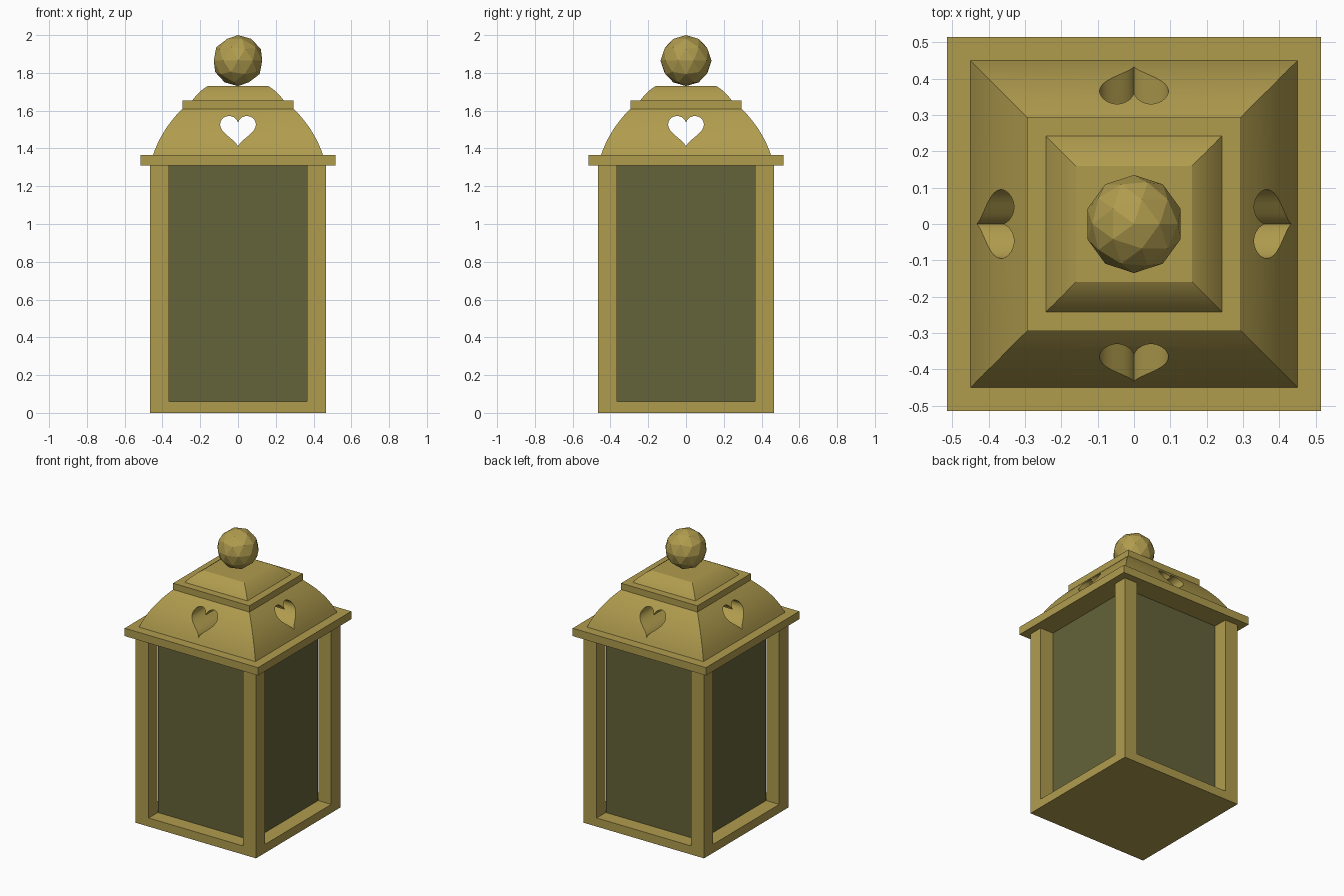
import bpy
import bmesh
from math import sin, cos, tau, radians
from mathutils import Matrix, Vector

cube = bpy.data.objects.get("Cube")
if cube:
    bpy.data.objects.remove(cube, do_unlink=True)


def make_material(name, rgb):
    color = (*rgb, 1.0)
    mat = bpy.data.materials.new(name)
    mat.use_nodes = True
    mat.diffuse_color = color
    mat.node_tree.nodes["Principled BSDF"].inputs["Base Color"].default_value = color
    return mat


BRASS = make_material("aged brass", (0.434, 0.332, 0.076))
GLASS = make_material("dark olive glass", (0.130, 0.125, 0.041))


def finish(name, bm, mat):
    bmesh.ops.recalc_face_normals(bm, faces=bm.faces)
    mesh = bpy.data.meshes.new(name)
    bm.to_mesh(mesh)
    bm.free()
    mesh.materials.append(mat)
    obj = bpy.data.objects.new(name, mesh)
    bpy.context.collection.objects.link(obj)
    return obj


def box(name, half, z0, z1, mat, x=0, y=0):
    bm = bmesh.new()
    bmesh.ops.create_cube(bm, size=1)
    bmesh.ops.scale(bm, vec=(2 * half, 2 * half, z1 - z0), verts=bm.verts)
    bmesh.ops.translate(bm, vec=(x, y, (z0 + z1) / 2), verts=bm.verts)
    return finish(name, bm, mat)


def curved_tier(name, start, bend, end, steps):
    """Square tier whose sides follow a curve of (half width, height)."""
    bm = bmesh.new()
    a, b, c = Vector(start), Vector(bend), Vector(end)
    rings = []
    for i in range(steps + 1):
        t = i / steps
        w, z = a * (1 - t) ** 2 + b * 2 * t * (1 - t) + c * t * t
        rings.append([bm.verts.new((sx * w, sy * w, z))
                      for sx, sy in ((-1, -1), (1, -1), (1, 1), (-1, 1))])
    for low, high in zip(rings, rings[1:]):
        for k in range(4):
            n = (k + 1) % 4
            bm.faces.new((low[k], low[n], high[n], high[k]))
    bm.faces.new(rings[0])
    bm.faces.new(rings[-1])
    return finish(name, bm, BRASS)


def heart_cutter(name, angle):
    """Heart prism long enough to pierce the whole roof."""
    bm = bmesh.new()
    outline = []
    for i in range(48):
        t = tau * i / 48
        x = 0.095 * sin(t) ** 3
        z = 13 * cos(t) - 5 * cos(2 * t) - 2 * cos(3 * t) - cos(4 * t)
        outline.append(bm.verts.new((x, -0.7, 1.504 + 0.0057 * z)))
    face = bm.faces.new(outline)
    extruded = bmesh.ops.extrude_face_region(bm, geom=[face])["geom"]
    moved = [v for v in extruded if isinstance(v, bmesh.types.BMVert)]
    bmesh.ops.translate(bm, vec=(0, 1.4, 0), verts=moved)
    bmesh.ops.rotate(bm, cent=(0, 0, 0), matrix=Matrix.Rotation(angle, 3, "Z"),
                     verts=bm.verts)
    obj = finish(name, bm, BRASS)
    obj.hide_render = True
    return obj


def activate(obj):
    bpy.ops.object.select_all(action="DESELECT")
    obj.select_set(True)
    bpy.context.view_layer.objects.active = obj


# Body: base, four corner posts and the recessed glass
box("base", 0.465, 0, 0.06, BRASS)
for side, sx in (("left", 1), ("right", -1)):
    for end, sy in (("front", -1), ("back", 1)):
        box(f"{end}_{side}_post", 0.05, 0.06, 1.31, BRASS, sx * 0.415, sy * 0.415)
box("glass_panes", 0.364, 0.06, 1.31, GLASS)

# Roof: eave, curved tiers and collar
box("eave", 0.515, 1.31, 1.365, BRASS)
roof = curved_tier("roof", (0.45, 1.365), (0.405, 1.50), (0.295, 1.61), 10)
box("collar", 0.295, 1.608, 1.654, BRASS)
cap = curved_tier("roof_cap", (0.242, 1.654), (0.205, 1.705), (0.16, 1.73), 8)

# Heart openings through the roof in both directions
for name, angle in (("heart_cutter_front", 0), ("heart_cutter_side", radians(90))):
    cutter = heart_cutter(name, angle)
    mod = roof.modifiers.new(name, "BOOLEAN")
    mod.operation = "DIFFERENCE"
    mod.solver = "EXACT"
    mod.object = cutter
    activate(roof)
    bpy.ops.object.modifier_apply(modifier=mod.name)
    bpy.data.objects.remove(cutter, do_unlink=True)

for obj in (roof, cap):
    activate(obj)
    bpy.ops.object.shade_smooth_by_angle(angle=radians(30))

# Faceted ball finial
bm = bmesh.new()
bmesh.ops.create_icosphere(bm, subdivisions=2, radius=0.135,
                           matrix=Matrix.Translation((0, 0, 1.865)))
finish("ball_finial", bm, BRASS)
